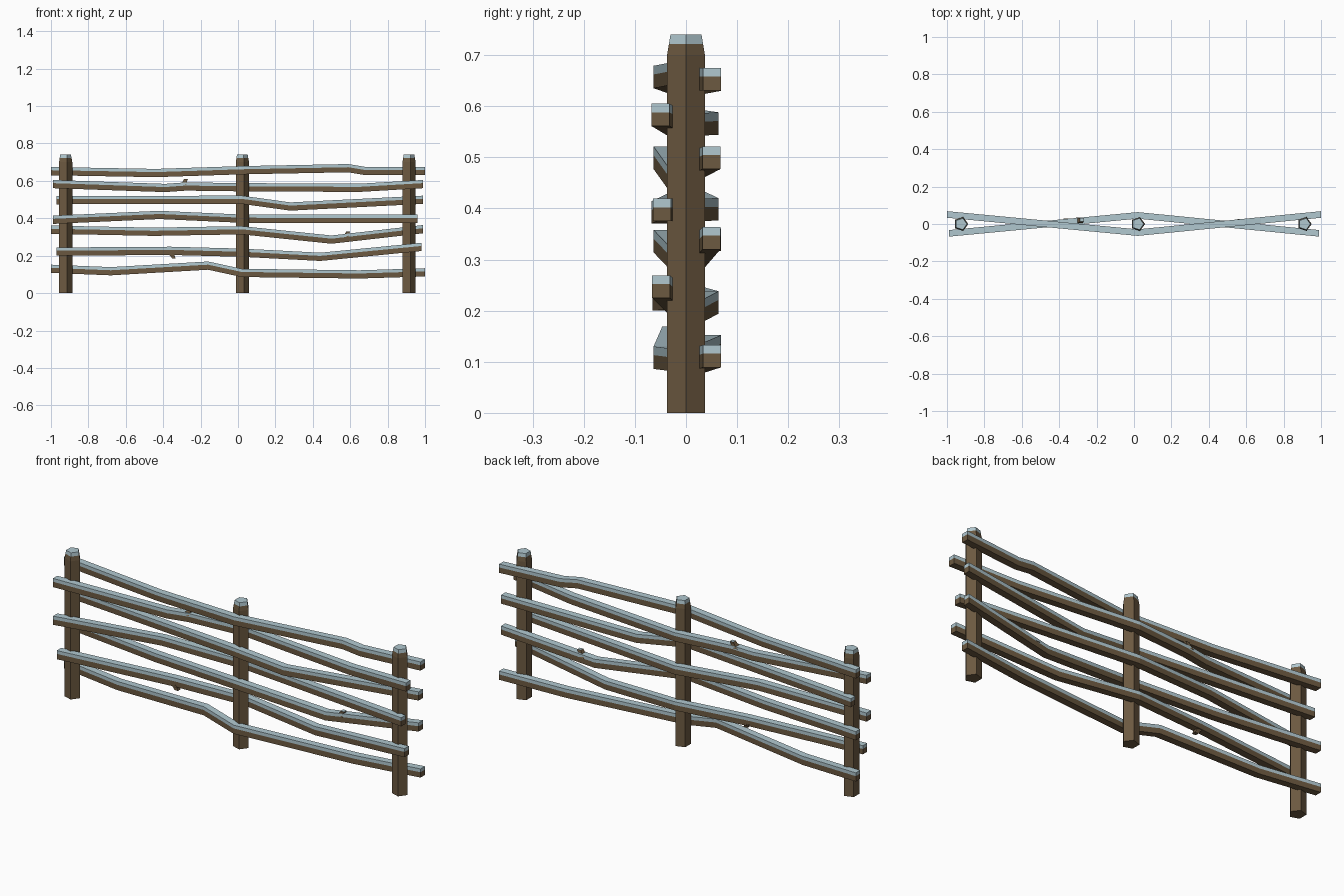
import bpy, bmesh, math
from mathutils import Vector

if "Cube" in bpy.data.objects:
    bpy.data.objects.remove(bpy.data.objects["Cube"])


def material(name, rgb):
    m = bpy.data.materials.new(name)
    m.diffuse_color = (*rgb, 1)
    m.use_nodes = True
    m.node_tree.nodes["Principled BSDF"].inputs["Base Color"].default_value = m.diffuse_color
    return m


WOOD = material("brown_wood", (0.150, 0.100, 0.052))
SNOW = material("pale_blue_frost", (0.440, 0.580, 0.630))


def loft(name, rings, is_snow):
    """Skin closed rings of points, cap the ends, colour faces by a rule."""
    bm = bmesh.new()
    vs = [[bm.verts.new(p) for p in r] for r in rings]
    n = len(rings[0])
    faces = []
    for k, (a, b) in enumerate(zip(vs, vs[1:])):
        for i in range(n):
            j = (i + 1) % n
            faces.append((bm.faces.new((a[i], a[j], b[j], b[i])), k, i))
    for k, r in ((-1, vs[0]), (len(rings), vs[-1])):
        # caps may be split in quads so that they carry both colours
        if n == 6:
            faces.append((bm.faces.new((r[0], r[1], r[2], r[5])), k, 0))
            faces.append((bm.faces.new((r[5], r[2], r[3], r[4])), k, 3))
        else:
            faces.append((bm.faces.new(r), k, 0))
    for f, k, i in faces:
        f.material_index = int(is_snow(k, i))
    bmesh.ops.recalc_face_normals(bm, faces=bm.faces)
    me = bpy.data.meshes.new(name)
    bm.to_mesh(me)
    bm.free()
    me.materials.append(WOOD)
    me.materials.append(SNOW)
    ob = bpy.data.objects.new(name, me)
    bpy.context.collection.objects.link(ob)


# Five-sided posts with a tapered, frosted tip
def post(name, x):
    rings = []
    for z, r in ((0, .039), (.70, .039), (.722, .035), (.74, .032)):
        rings.append([(x + r * math.cos(i * math.tau / 5),
                       r * math.sin(i * math.tau / 5), z) for i in range(5)])
    loft(name, rings, lambda k, i: k >= 2)


for name, x in (("left_post", -.925), ("middle_post", .02), ("right_post", .911)):
    post(name, x)


# Rails woven around the posts: y swaps side at the middle post
def weave(x, side):
    mid = .02
    t = (x - mid) / (1 - mid) if x > mid else (mid - x) / (1 + mid)
    return side * (-.046 + .097 * t)


HW, HH, BAND = .0175, .022, .005   # half width, half height, frost line


def rail(name, side, path):
    rings = []
    for x, z in path:
        y = weave(x, side)
        rings.append([(x, y - HW, z - HH), (x, y + HW, z - HH), (x, y + HW, z + BAND),
                      (x, y + HW, z + HH), (x, y - HW, z + HH), (x, y - HW, z + BAND)])
    loft(name, rings, lambda k, i: i in (2, 3, 4))


RAILS = [
    (1, [(-1, .652), (-.44, .642), (.02, .657), (.59, .668), (.68, .653), (1, .653)]),
    (-1, [(-.99, .583), (-.39, .562), (-.28, .570), (.02, .566), (.65, .563), (.99, .583)]),
    (1, [(-.97, .497), (.02, .499), (.28, .463), (.99, .499)]),
    (-1, [(-.99, .392), (-.42, .418), (.02, .398), (.96, .397)]),
    (1, [(-1, .339), (-.45, .328), (.02, .336), (.5, .286), (.99, .342)]),
    (-1, [(-.97, .222), (-.36, .226), (.02, .216), (.44, .194), (.98, .247)]),
    (1, [(-1, .130), (-.68, .117), (-.16, .147), (.02, .108), (.65, .100), (1, .111)]),
]
for n, (side, path) in enumerate(RAILS):
    rail(f"rail_{n + 1}", side, path)


# Short broken twigs sticking out of three rails
def twig(name, base, tip, frosted):
    b, t = Vector(base), Vector(tip)
    rings = []
    for p, r in ((b, .018), (b.lerp(t, .6), .011), (t, .010)):
        rings.append([(p.x + r * sx, p.y + r * sy, p.z)
                      for sx, sy in ((-1, -1), (1, -1), (1, 1), (-1, 1))])
    loft(name, rings, lambda k, i: frosted and k == 3)


twig("upper_twig", (-.293, weave(-.29, -1), .580), (-.278, weave(-.29, -1) + .006, .610), True)
twig("middle_twig", (.572, weave(.58, 1), .300), (.590, weave(.58, 1) - .006, .330), True)
twig("lower_twig", (-.358, weave(-.35, -1), .212), (-.343, weave(-.35, -1) - .006, .186), False)
